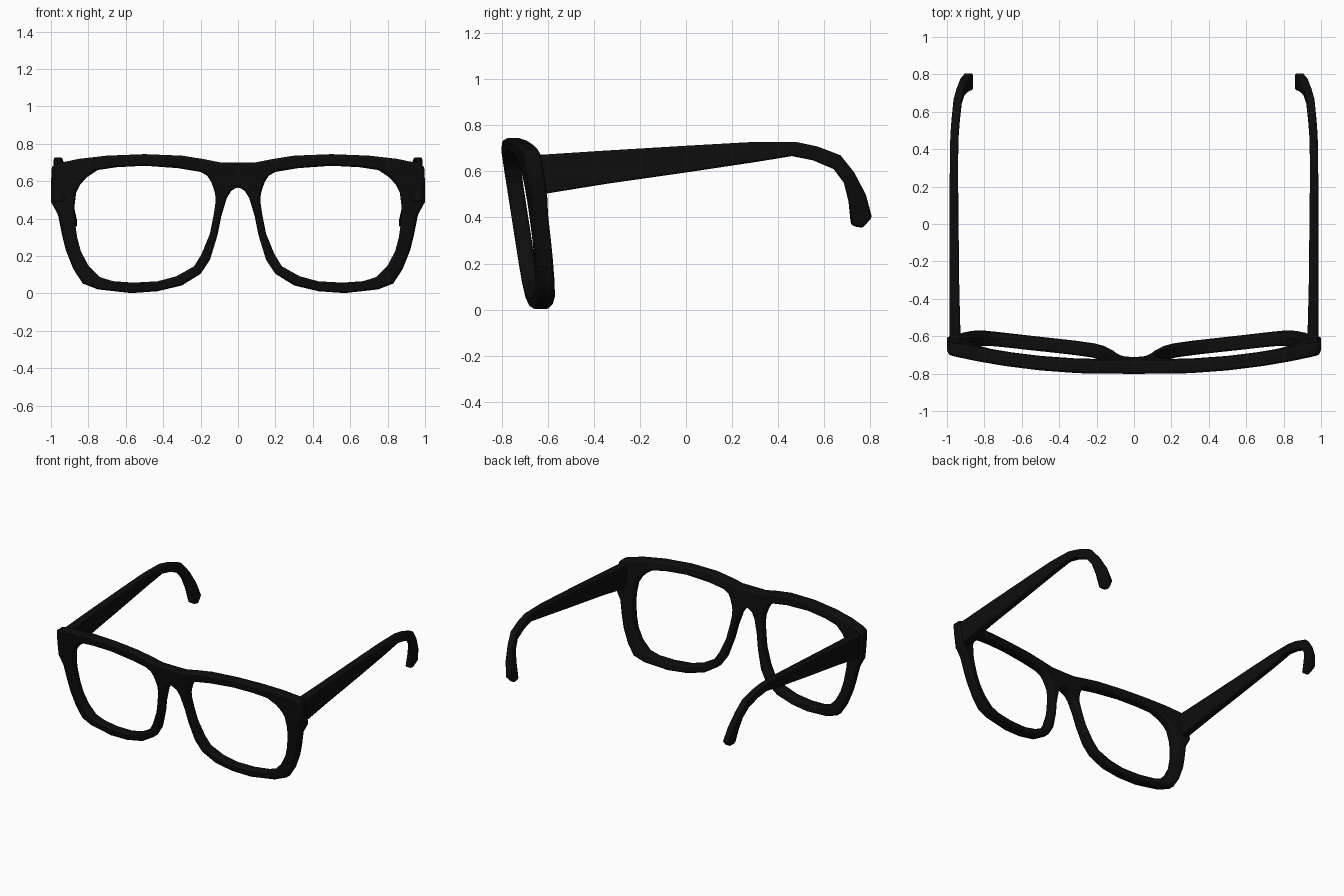
import bpy, bmesh

if "Cube" in bpy.data.objects:
    bpy.data.objects.remove(bpy.data.objects["Cube"])

black = bpy.data.materials.new("glossy black")
black.diffuse_color = (0.004, 0.004, 0.004, 1)
black.use_nodes = True
black.node_tree.nodes["Principled BSDF"].inputs["Base Color"].default_value = black.diffuse_color


def finish(name, bm, bevel):
    """Turn a half-model bmesh into a mirrored, softly bevelled object."""
    bmesh.ops.recalc_face_normals(bm, faces=bm.faces)
    me = bpy.data.meshes.new(name)
    bm.to_mesh(me)
    bm.free()
    me.materials.append(black)
    ob = bpy.data.objects.new(name, me)
    bpy.context.collection.objects.link(ob)
    mir = ob.modifiers.new("mirror", 'MIRROR')
    mir.merge_threshold = 0.001
    bev = ob.modifiers.new("bevel", 'BEVEL')
    bev.width, bev.segments, bev.limit_method = bevel, 2, 'ANGLE'
    bev.angle_limit = 0.9
    bpy.ops.object.select_all(action='DESELECT')
    bpy.context.view_layer.objects.active = ob
    ob.select_set(True)
    bpy.ops.object.shade_smooth_by_angle(angle=0.7)
    return ob


# Front frame: matched outer and inner rim points (outer x, z, inner x, z)
rim = [(0, .70, .145, .60), (.09, .70, .165, .63), (.18, .718, .20, .65),
       (.30, .737, .32, .67), (.50, .745, .50, .683), (.70, .737, .65, .675),
       (.85, .72, .75, .66), (.96, .697, .81, .62), (.995, .682, .845, .58),
       (1.0, .59, .865, .54), (1.0, .49, .875, .46), (.962, .42, .873, .39),
       (.94, .31, .86, .30), (.92, .23, .84, .225), (.88, .13, .80, .15),
       (.83, .053, .74, .088), (.75, .022, .67, .066), (.57, .002, .56, .058),
       (.43, .012, .43, .065), (.30, .043, .33, .092), (.20, .105, .235, .145),
       (.15, .18, .195, .21), (.11, .31, .15, .32), (.09, .41, .13, .42),
       (.06, .51, .12, .49), (.035, .55, .122, .53), (0, .57, .13, .56)]


def front_y(x, z):
    """Front surface: leans back towards the bottom and wraps at the sides."""
    return -0.803 + 0.15 * (0.7 - z) + 0.1 * x * x


bm = bmesh.new()
rings = []
for ox, oz, ix, iz in rim:
    rings.append([bm.verts.new((x, front_y(x, z) + d, z))
                  for x, z, d in ((ox, oz, 0), (ix, iz, 0),
                                  (ix, iz, .072), (ox, oz, .072))])
for i, a in enumerate(rings):
    b = rings[(i + 1) % len(rings)]
    for k in range(4):
        if k == 3 and i == len(rings) - 1:
            continue  # bridge stays open on the mirror plane
        bm.faces.new((a[k], a[(k + 1) % 4], b[(k + 1) % 4], b[k]))
finish("front_frame", bm, 0.014)

# Temple arms: sections (top y, z, bottom y, z, centre x, half width)
arm = [(-.69, .668, -.69, .49, .955, .03), (-.35, .69, -.35, .545, .96, .026),
       (0, .711, 0, .595, .962, .024), (.30, .728, .30, .64, .963, .022),
       (.48, .727, .46, .666, .96, .022), (.57, .708, .55, .648, .953, .022),
       (.67, .67, .64, .61, .943, .022), (.73, .595, .685, .55, .927, .022),
       (.78, .50, .705, .47, .907, .023), (.807, .40, .715, .37, .885, .023),
       (.767, .355, .735, .36, .878, .018)]
bm = bmesh.new()
rings = [[bm.verts.new(p) for p in ((x - w, y1, z1), (x + w, y1, z1),
                                    (x + w, y2, z2), (x - w, y2, z2))]
         for y1, z1, y2, z2, x, w in arm]
for a, b in zip(rings, rings[1:]):
    for k in range(4):
        bm.faces.new((a[k], a[(k + 1) % 4], b[(k + 1) % 4], b[k]))
bm.faces.new(rings[0])
bm.faces.new(rings[-1])
finish("temple_arms", bm, 0.009)
